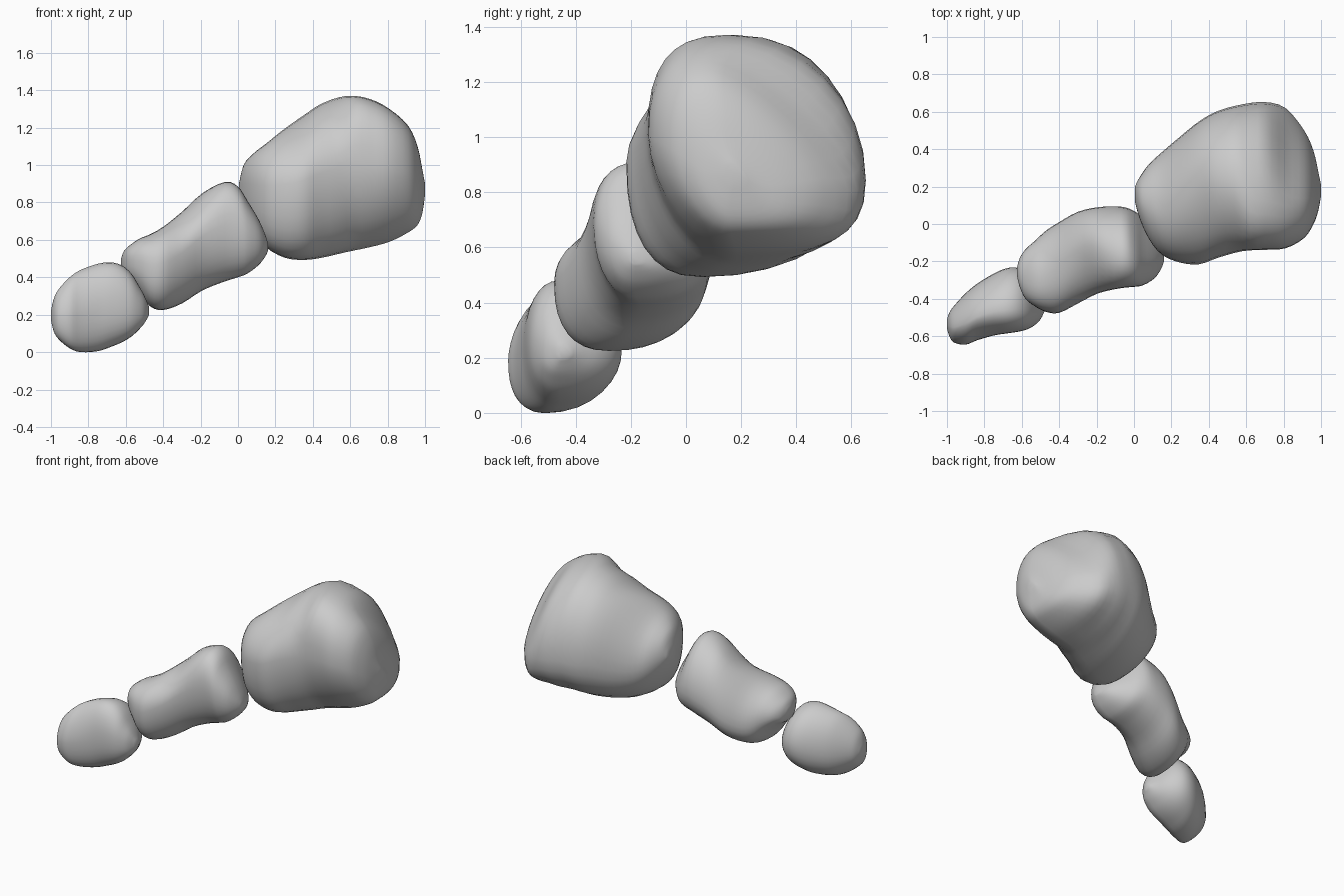
import bpy, bmesh, math

STEPS = 8   # points per quarter of a cross-section
FINE = 3    # interpolated rings between two given sections


def blend(a, b, t):
    return tuple(p + (q - p) * t for p, q in zip(a, b))


def style_at(x, styles):
    """Lean and roundness of the cross-section at x, blended smoothly between keys."""
    if x <= styles[0][0]:
        return styles[0][1:]
    for a, b in zip(styles, styles[1:]):
        if x <= b[0]:
            t = (x - a[0]) / (b[0] - a[0])
            return blend(a, b, t * t * (3 - 2 * t))[1:]
    return styles[-1][1:]


def refine(sections):
    """Catmull-Rom interpolation of the section table."""
    out = []
    last = len(sections) - 1
    for i in range(last):
        quad = [sections[min(max(k, 0), last)] for k in (i - 1, i, i + 1, i + 2)]
        for k in range(FINE):
            t = k / FINE
            out.append(tuple(
                0.5 * (2 * b + (c - a) * t + (2 * a - 5 * b + 4 * c - d) * t * t
                       + (3 * b - a - 3 * c + d) * t ** 3)
                for a, b, c, d in zip(*quad)))
    return out + [sections[-1]]


def ring(section, style):
    """Rounded cross-section in a y/z box; style = where the four extremes sit, then quarter exponents."""
    x, y0, y1, z0, z1 = section
    top, right, bottom, left = style[:4]
    dy, dz = y1 - y0, z1 - z0
    yt, yb = y0 + dy * top, y0 + dy * bottom
    zr, zl = z0 + dz * right, z0 + dz * left
    quarters = [
        ((yt, zr), (y1 - yt, 0), (0, z1 - zr)),
        ((yt, zl), (0, z1 - zl), (y0 - yt, 0)),
        ((yb, zl), (y0 - yb, 0), (0, z0 - zl)),
        ((yb, zr), (0, z0 - zr), (y1 - yb, 0)),
    ]
    points = []
    for (o, a, b), e in zip(quarters, style[4:]):
        for i in range(STEPS):
            t = i / STEPS * math.pi / 2
            c, s = math.cos(t) ** (2 / e), math.sin(t) ** (2 / e)
            points.append((x, o[0] + a[0] * c + b[0] * s, o[1] + a[1] * c + b[1] * s))
    return points


def segment(name, sections, styles):
    """Smooth lofted body through the sections, closed at both ends."""
    bm = bmesh.new()
    rings = [[bm.verts.new(p) for p in ring(s, style_at(s[0], styles))]
             for s in refine(sections)]
    n = len(rings[0])
    for a, b in zip(rings, rings[1:]):
        for i in range(n):
            j = (i + 1) % n
            bm.faces.new((a[i], a[j], b[j], b[i]))
    bm.faces.new(rings[0])
    bm.faces.new(rings[-1])
    bmesh.ops.recalc_face_normals(bm, faces=bm.faces)
    for f in bm.faces:
        f.smooth = True
    mesh = bpy.data.meshes.new(name)
    bm.to_mesh(mesh)
    bm.free()
    obj = bpy.data.objects.new(name, mesh)
    bpy.context.collection.objects.link(obj)
    return obj


# Large root segment: x, y min, y max, z min, z max
segment("base_segment", [
    (0.005, 0.12, 0.20, 0.84, 0.90),
    (0.03, 0.03, 0.25, 0.75, 1.00),
    (0.08, -0.08, 0.32, 0.65, 1.06),
    (0.15, -0.165, 0.385, 0.56, 1.115),
    (0.25, -0.207, 0.47, 0.505, 1.195),
    (0.35, -0.215, 0.55, 0.493, 1.265),
    (0.45, -0.18, 0.605, 0.505, 1.33),
    (0.58, -0.145, 0.64, 0.535, 1.37),
    (0.70, -0.138, 0.652, 0.56, 1.355),
    (0.81, -0.13, 0.62, 0.59, 1.30),
    (0.91, -0.075, 0.50, 0.64, 1.21),
    (0.96, 0.00, 0.39, 0.68, 1.10),
    (0.985, 0.07, 0.28, 0.74, 0.98),
    (1.00, 0.15, 0.21, 0.84, 0.90),
], [
    (0.10, 0.42, 0.42, 0.36, 0.60, 1.9, 2.0, 2.4, 2.2),
    (0.35, 0.58, 0.45, 0.36, 0.55, 2.1, 1.8, 2.4, 2.2),
    (0.50, 0.50, 0.40, 0.37, 0.55, 2.1, 1.85, 2.1, 2.2),
    (0.66, 0.34, 0.36, 0.40, 0.56, 2.05, 2.6, 1.8, 2.4),
    (0.85, 0.30, 0.30, 0.42, 0.58, 1.4, 2.4, 1.7, 3.1),
])

# Middle segment
segment("middle_segment", [
    (-0.625, -0.28, -0.23, 0.46, 0.50),
    (-0.61, -0.34, -0.18, 0.41, 0.54),
    (-0.58, -0.40, -0.135, 0.385, 0.57),
    (-0.53, -0.44, -0.09, 0.325, 0.605),
    (-0.47, -0.47, -0.035, 0.245, 0.63),
    (-0.40, -0.475, 0.01, 0.225, 0.67),
    (-0.30, -0.425, 0.065, 0.26, 0.75),
    (-0.19, -0.37, 0.09, 0.33, 0.85),
    (-0.07, -0.343, 0.093, 0.378, 0.91),
    (0.00, -0.336, 0.07, 0.40, 0.885),
    (0.05, -0.327, 0.03, 0.42, 0.81),
    (0.11, -0.29, -0.04, 0.465, 0.71),
    (0.145, -0.24, -0.10, 0.51, 0.63),
    (0.16, -0.20, -0.16, 0.54, 0.58),
], [
    (-0.52, 0.44, 0.42, 0.41, 0.58, 2.0, 2.4, 2.4, 2.2),
    (-0.27, 0.60, 0.42, 0.41, 0.55, 2.0, 1.8, 2.3, 2.2),
    (-0.07, 0.40, 0.38, 0.41, 0.57, 1.9, 2.3, 2.1, 2.2),
    (0.05, 0.36, 0.36, 0.41, 0.57, 1.6, 2.3, 2.0, 2.5),
])

# Small end segment
segment("tip_segment", [
    (-1.00, -0.56, -0.51, 0.17, 0.22),
    (-0.985, -0.605, -0.47, 0.11, 0.285),
    (-0.96, -0.635, -0.435, 0.07, 0.335),
    (-0.90, -0.645, -0.37, 0.02, 0.40),
    (-0.84, -0.622, -0.32, 0.00, 0.44),
    (-0.75, -0.596, -0.265, 0.005, 0.472),
    (-0.68, -0.585, -0.236, 0.028, 0.48),
    (-0.62, -0.576, -0.235, 0.053, 0.463),
    (-0.57, -0.563, -0.262, 0.083, 0.42),
    (-0.53, -0.54, -0.31, 0.12, 0.355),
    (-0.50, -0.51, -0.37, 0.155, 0.30),
    (-0.475, -0.46, -0.42, 0.20, 0.24),
], [
    (-0.88, 0.42, 0.45, 0.33, 0.45, 2.0, 1.7, 2.3, 2.1),
    (-0.65, 0.36, 0.45, 0.35, 0.48, 1.9, 2.2, 2.3, 2.2),
])
